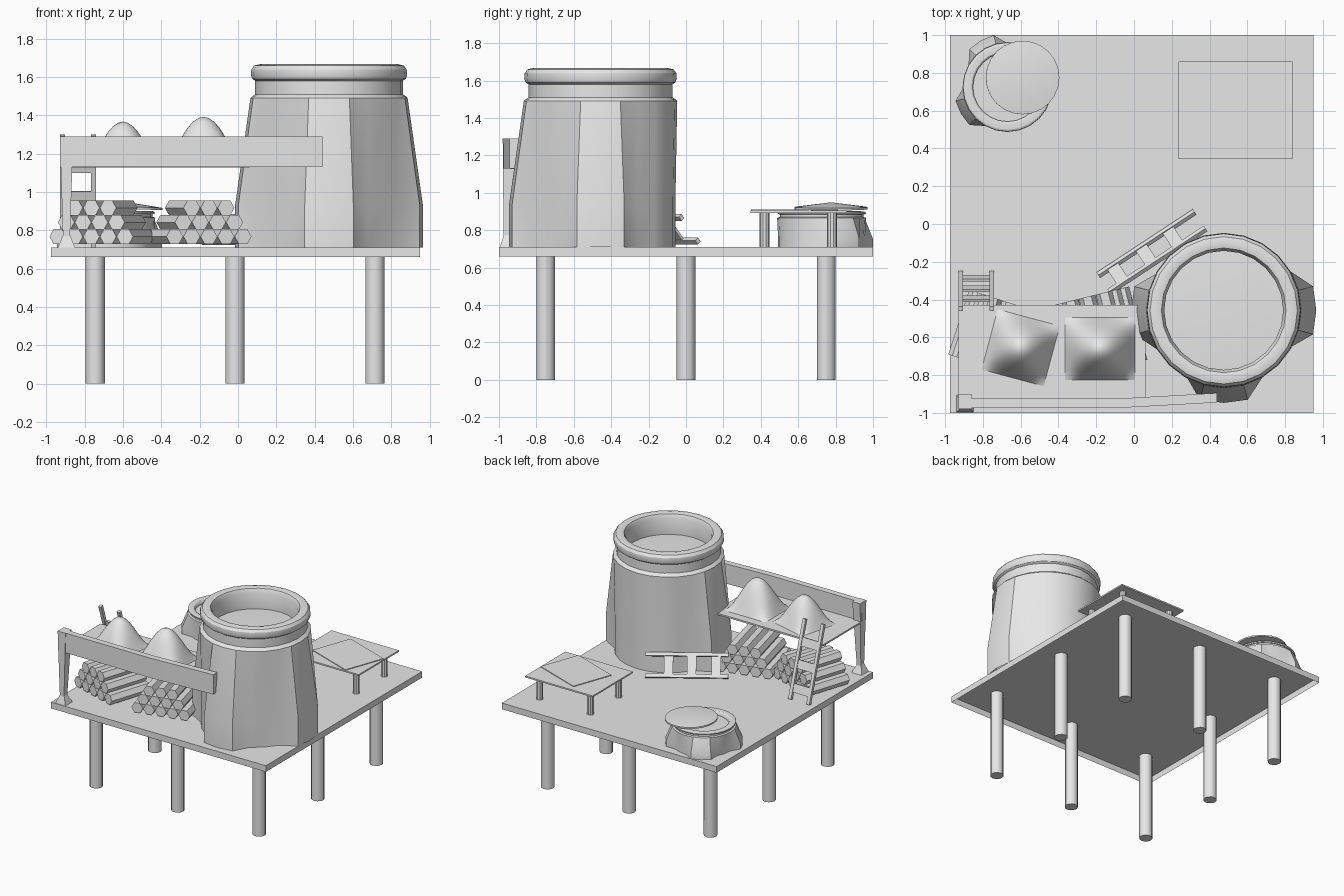
import bpy, bmesh
from math import sin, cos, pi, radians
from mathutils import Matrix, Vector

if "Cube" in bpy.data.objects:
    bpy.data.objects.remove(bpy.data.objects["Cube"], do_unlink=True)

grey = bpy.data.materials.new("plain_grey")
grey.use_nodes = True
grey.diffuse_color = (0.8, 0.8, 0.8, 1)
grey.node_tree.nodes["Principled BSDF"].inputs["Base Color"].default_value = (0.8, 0.8, 0.8, 1)

FLOOR = 0.71
SHELF = 1.14
made = []


def finish(name, bm, matrix=None):
    bmesh.ops.recalc_face_normals(bm, faces=bm.faces)
    mesh = bpy.data.meshes.new(name)
    bm.to_mesh(mesh)
    bm.free()
    obj = bpy.data.objects.new(name, mesh)
    bpy.context.collection.objects.link(obj)
    mesh.materials.append(grey)
    if matrix:
        obj.matrix_world = matrix
    made.append(obj)
    return obj


def place(x, y, z, turn=0):
    return Matrix.Translation((x, y, z)) @ Matrix.Rotation(radians(turn), 4, 'Z')


def add_box(bm, lo, hi):
    lo, hi = Vector(lo), Vector(hi)
    m = Matrix.Translation((lo + hi) / 2) @ Matrix.Diagonal((*(hi - lo), 1))
    return bmesh.ops.create_cube(bm, size=1, matrix=m)["verts"]


def box(name, lo, hi, matrix=None):
    bm = bmesh.new()
    add_box(bm, lo, hi)
    return finish(name, bm, matrix)


def cylinder(name, x, y, z0, z1, r, sides):
    bm = bmesh.new()
    bmesh.ops.create_cone(bm, cap_ends=True, segments=sides, radius1=r, radius2=r, depth=z1 - z0)
    return finish(name, bm, place(x, y, (z0 + z1) / 2))


# Deck: a shell open underneath
bm = bmesh.new()
add_box(bm, (-0.975, -1, 0.66), (0.95, 1, FLOOR))
bm.faces.ensure_lookup_table()
under = [f for f in bm.faces if f.calc_center_median().z < 0.67]
bmesh.ops.delete(bm, geom=under, context='FACES_ONLY')
finish("deck", bm)

# Deck legs around the edge, none in the middle
for i in (-1, 0, 1):
    for j in (-1, 0, 1):
        if i or j:
            cylinder("deck_leg", -0.015 + 0.73 * i, 0.75 * j, 0, FLOOR - 0.003, 0.05, 12)


# Vat: lathed body with three buttress bulges and a rolled rim
def vat(name, matrix, sides=24):
    profile = [(0.4, 0, 1), (0.4, 0.22, 1), (0.41, 0.78, 0), (0.4, 0.79, 0), (0.385, 0.8, 0),
               (0.385, 0.87, 0), (0.4, 0.88, 0), (0.408, 0.9, 0), (0.405, 0.93, 0),
               (0.39, 0.95, 0), (0.36, 0.957, 0), (0.33, 0.95, 0), (0.315, 0.92, 0),
               (0.315, 0.79, 0)]
    bm = bmesh.new()
    rings = []
    for r, z, bulge in profile:
        ring = []
        for k in range(sides):
            near = any((k - c + 1) % sides < 3 for c in (0, sides // 2, 3 * sides // 4))
            rad = r + 0.09 * bulge * near
            a = 2 * pi * k / sides
            ring.append(bm.verts.new((rad * cos(a), rad * sin(a), z)))
        rings.append(ring)
    for a, b in zip(rings, rings[1:]):
        for k in range(sides):
            n = (k + 1) % sides
            bm.faces.new((a[k], a[n], b[n], b[k]))
    # Surface of the contents
    top = bm.verts.new((0, 0, 0.805))
    for k in range(sides):
        bm.faces.new((rings[-1][k], rings[-1][(k + 1) % sides], top))
    return finish(name, bm, matrix)


vat("large_vat", place(0.475, -0.457, FLOOR))
vat("small_vat", place(-0.67, 0.725, FLOOR, 210) @ Matrix.Diagonal((0.58, 0.58, 0.2, 1)))

# Lid lying off-centre on the small vat
bm = bmesh.new()
bmesh.ops.create_cone(bm, cap_ends=True, segments=24, radius1=0.195, radius2=0.195, depth=0.012)
bmesh.ops.create_cone(bm, cap_ends=False, segments=24, radius1=0.195, radius2=0, depth=0.025,
                      matrix=Matrix.Translation((0, 0, 0.0185)))
finish("small_vat_lid", bm, place(-0.59, 0.775, 0.918) @ Matrix.Rotation(radians(2), 4, 'Y'))

# Low table with a sheet on it
box("table_top", (0.235, 0.345, 0.893), (0.84, 0.86, 0.905))
for x in (0.31, 0.765):
    for y in (0.42, 0.78):
        cylinder("table_leg", x, y, FLOOR, 0.894, 0.026, 10)
box("table_sheet", (-0.21, -0.17, 0), (0.21, 0.17, 0.006), place(0.58, 0.58, 0.905, -20))

# Shelf and the bent board along its front
box("shelf", (-0.93, -0.94, 1.127), (0.06, -0.43, SHELF))
bm = bmesh.new()
path = [(-0.93, -0.975), (-0.1, -0.975), (0.44, -0.945)]
loops = []
for x, y in path:
    loops.append([bm.verts.new((x, y + dy, z)) for dy, z in
                  ((0, 1.13), (0.05, 1.13), (0.05, 1.29), (0, 1.29))])
for a, b in zip(loops, loops[1:]):
    for k in range(4):
        n = (k + 1) % 4
        bm.faces.new((a[k], a[n], b[n], b[k]))
bm.faces.new(loops[0])
bm.faces.new(loops[-1])
finish("shelf_front_board", bm)

# Tapered shelf post with a flared foot
bm = bmesh.new()
for v in add_box(bm, (-0.93, -0.98, 0.74), (-0.86, -0.9, 1.29)):
    if v.co.z < 1:
        v.co.x = -0.895 + (v.co.x + 0.895) * 0.5
        v.co.y = -0.955 + (v.co.y + 0.94) * 0.5
for v in add_box(bm, (-0.94, -0.995, FLOOR), (-0.85, -0.905, 0.775)):
    if v.co.z > 0.75:
        v.co.x = -0.895 + (v.co.x + 0.895) * 0.42
        v.co.y = -0.955 + (v.co.y + 0.95) * 0.42
finish("shelf_post", bm)


# Smooth heaps on the shelf
def heap(name, x, y, w, d, h, turn):
    bm = bmesh.new()
    bmesh.ops.create_grid(bm, x_segments=14, y_segments=14, size=1)
    for v in bm.verts:
        u, t = v.co.x, v.co.y
        v.co = (u * w, t * d, h * ((1 - u * u) * (1 - t * t)) ** 1.15 + 0.002)
    finish(name, bm, place(x, y, SHELF, turn))


heap("left_heap", -0.6, -0.655, 0.17, 0.165, 0.225, -15)
heap("right_heap", -0.18, -0.66, 0.185, 0.165, 0.25, 0)


# Stacks of six-sided logs
def log_stack(name, x, y, turn, length):
    bm = bmesh.new()
    for row in range(3):
        count = 5 - row
        for k in range(count):
            m = Matrix.Translation(((k - (count - 1) / 2) * 0.092, 0, 0.057 + 0.075 * row))
            m = m @ Matrix.Rotation(pi / 2, 4, 'X') @ Matrix.Rotation(pi / 6, 4, 'Z')
            bmesh.ops.create_cone(bm, cap_ends=True, segments=6, radius1=0.045, radius2=0.045,
                                  depth=length, matrix=m)
    # Turn the hexagons so their flats lie up and down
    finish(name, bm, place(x, y, FLOOR, turn))


log_stack("right_log_stack", -0.2, -0.58, 14, 0.4)
log_stack("left_log_stack", -0.71, -0.59, -18, 0.36)


# Ladders: rails along local Y, rungs across local X
def ladder(name, origin, along, across):
    along, across = Vector(along).normalized(), Vector(across)
    across = (across - along * across.dot(along)).normalized()
    m = Matrix((across, along, across.cross(along))).transposed().to_4x4()
    m.translation = origin
    bm = bmesh.new()
    for x in (-0.082, 0.082):
        add_box(bm, (x - 0.013, 0, -0.012), (x + 0.013, 0.61, 0.012))
    for y in (0.09, 0.27, 0.44):
        add_box(bm, (-0.082, y - 0.034, -0.007), (0.082, y + 0.034, 0.007))
    finish(name, bm, m)


ladder("leaning_ladder", (-0.835, -0.26, FLOOR + 0.005), (0, -0.185, 0.57), (1, 0, 0))
ladder("fallen_ladder", (-0.16, -0.315, 0.805), (0.51, 0.335, 0), (0.06, -0.1, 0.14))

# Shading: soft curves, crisp edges
bpy.ops.object.select_all(action='DESELECT')
for obj in made:
    obj.select_set(True)
bpy.context.view_layer.objects.active = made[0]
bpy.ops.object.shade_smooth_by_angle(angle=radians(30))
